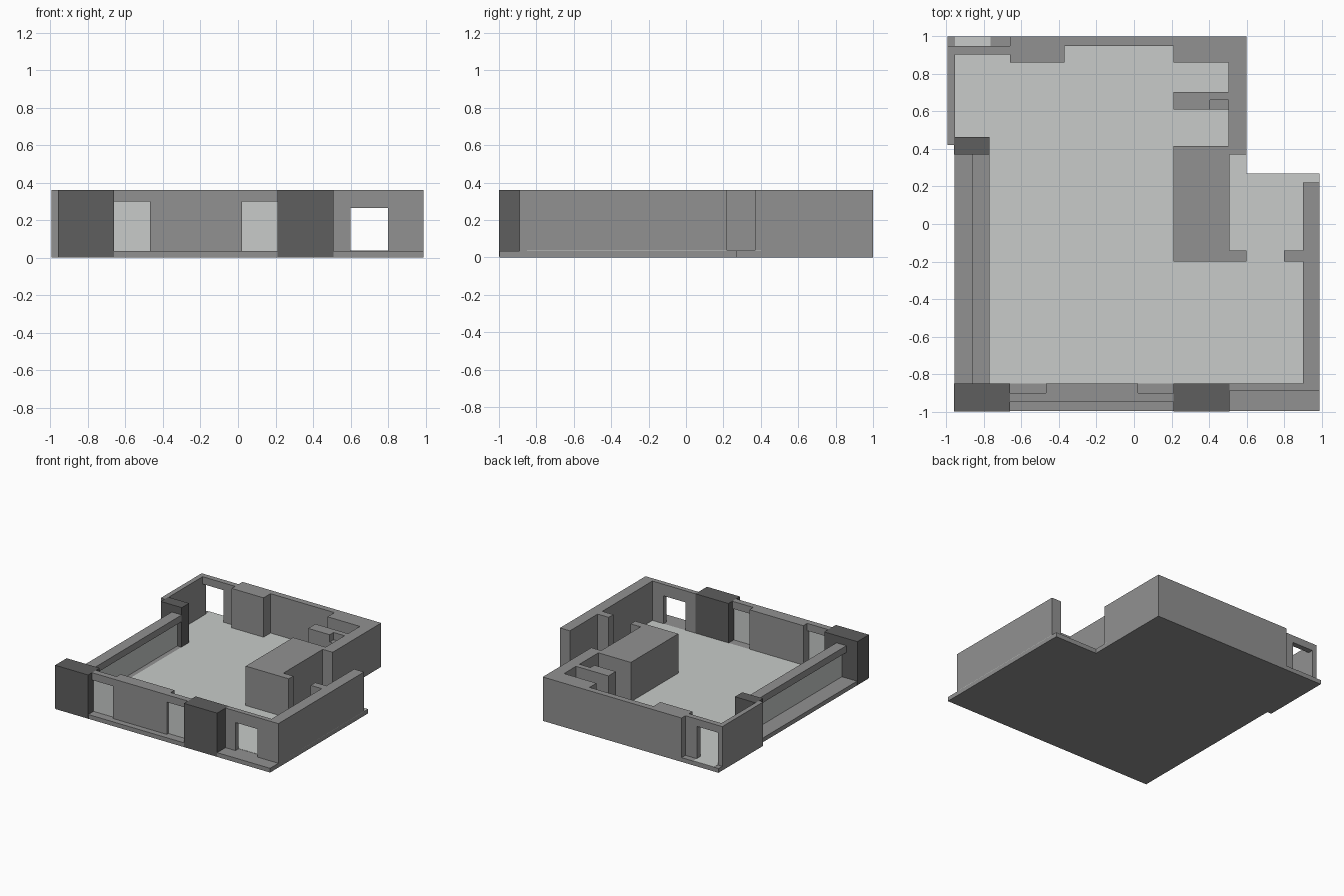
import bpy
import bmesh

cube = bpy.data.objects.get("Cube")
if cube:
    bpy.data.objects.remove(cube, do_unlink=True)


def make_material(name, color):
    mat = bpy.data.materials.new(name)
    mat.use_nodes = True
    mat.diffuse_color = (*color, 1)
    mat.node_tree.nodes["Principled BSDF"].inputs["Base Color"].default_value = (*color, 1)
    return mat


grey = make_material("wall_grey", (0.285, 0.285, 0.285))
light = make_material("pale_grey", (0.58, 0.6, 0.585))
dark = make_material("dark_grey", (0.112, 0.112, 0.112))

BASE, LINTEL, TOP = 0.035, 0.30, 0.36


def prism(name, outline, z0, z1, mat):
    """Extrude a plan outline between two heights."""
    bm = bmesh.new()
    face = bm.faces.new([bm.verts.new((x, y, z0)) for x, y in outline])
    up = bmesh.ops.extrude_face_region(bm, geom=[face])["geom"]
    bmesh.ops.translate(bm, vec=(0, 0, z1 - z0),
                        verts=[v for v in up if isinstance(v, bmesh.types.BMVert)])
    bmesh.ops.recalc_face_normals(bm, faces=bm.faces)
    mesh = bpy.data.meshes.new(name)
    bm.to_mesh(mesh)
    bm.free()
    mesh.materials.append(mat)
    obj = bpy.data.objects.new(name, mesh)
    bpy.context.collection.objects.link(obj)
    return obj


def block(name, x0, x1, y0, y1, mat=grey, z0=BASE, z1=TOP):
    return prism(name, [(x0, y0), (x1, y0), (x1, y1), (x0, y1)], z0, z1, mat)


# Base slab and pale floor finish
prism("base_slab", [(-0.957, -0.998), (0.99, -0.998), (0.99, 0.27), (0.6, 0.27),
                    (0.6, 1), (-0.995, 1), (-0.995, 0.42), (-0.957, 0.42)], 0, BASE, grey)
prism("floor_finish", [(-0.77, -0.85), (0.99, -0.85), (0.99, 0.27), (0.6, 0.27), (0.6, 0.4),
                       (0.55, 0.95), (-0.66, 0.95), (-0.66, 0.91), (-0.765, 0.91),
                       (-0.765, 1), (-0.955, 1), (-0.955, 0.42), (-0.77, 0.42)],
      BASE, BASE + 0.002, light)

# Dark pillars
block("front_corner_pillar", -0.96, -0.66, -1, -0.85, dark, 0.004)
block("front_middle_pillar", 0.21, 0.51, -1, -0.85, dark, 0.004)
block("side_pillar", -0.96, -0.77, 0.37, 0.465, dark)

# Front wall between the pillars, with a window on each side
block("front_wall_panel", -0.47, 0.02, -0.95, -0.85)
for side, x0, x1 in (("right", -0.66, -0.47), ("left", 0.02, 0.21)):
    block(f"front_{side}_lintel", x0, x1, -0.95, -0.90, grey, LINTEL)
    block(f"front_{side}_pane", x0, x1, -0.93, -0.92, light, BASE, LINTEL)

# Thin front wall with an open window
block("window_jamb_inner", 0.51, 0.6, -0.89, -0.85)
block("window_jamb_outer", 0.8, 0.9, -0.89, -0.85)
block("window_head", 0.6, 0.8, -0.89, -0.85, grey, 0.265)

# Side wall and the doorway stubs of the side room
block("side_room_wall", 0.9, 0.99, -0.89, 0.22)
block("doorway_stub_inner", 0.51, 0.6, -0.2, -0.14)
block("doorway_stub_outer", 0.8, 0.9, -0.2, -0.14)
block("solid_core", 0.21, 0.51, -0.2, 0.415)

# Back walls, running round the corner to the core
prism("back_wall", [(-0.66, 1), (-0.66, 0.86), (-0.37, 0.86), (-0.37, 0.95), (0.21, 0.95),
                    (0.21, 0.86), (0.505, 0.86), (0.505, 0.37), (0.6, 0.37), (0.6, 1)],
      BASE, TOP, grey)
prism("partition_stub", [(0.21, 0.61), (0.405, 0.61), (0.405, 0.66), (0.505, 0.66),
                         (0.505, 0.705), (0.21, 0.705)], BASE, TOP, grey)
block("partition_ledge", 0.405, 0.505, 0.61, 0.66, grey, BASE, LINTEL)

# Recessed back corner with an opening
block("corner_side_wall", -0.995, -0.955, 0.42, 0.95)
block("corner_jamb", -0.765, -0.66, 0.905, 0.95)
block("corner_lintel", -0.955, -0.765, 0.905, 0.95, grey, LINTEL)

# Long glazed side between the pillars
block("glazing_beam", -0.86, -0.77, -0.85, 0.37, grey, 0.245, LINTEL)
block("glazing_pane", -0.82, -0.81, -0.85, 0.37, light, BASE, 0.245)
